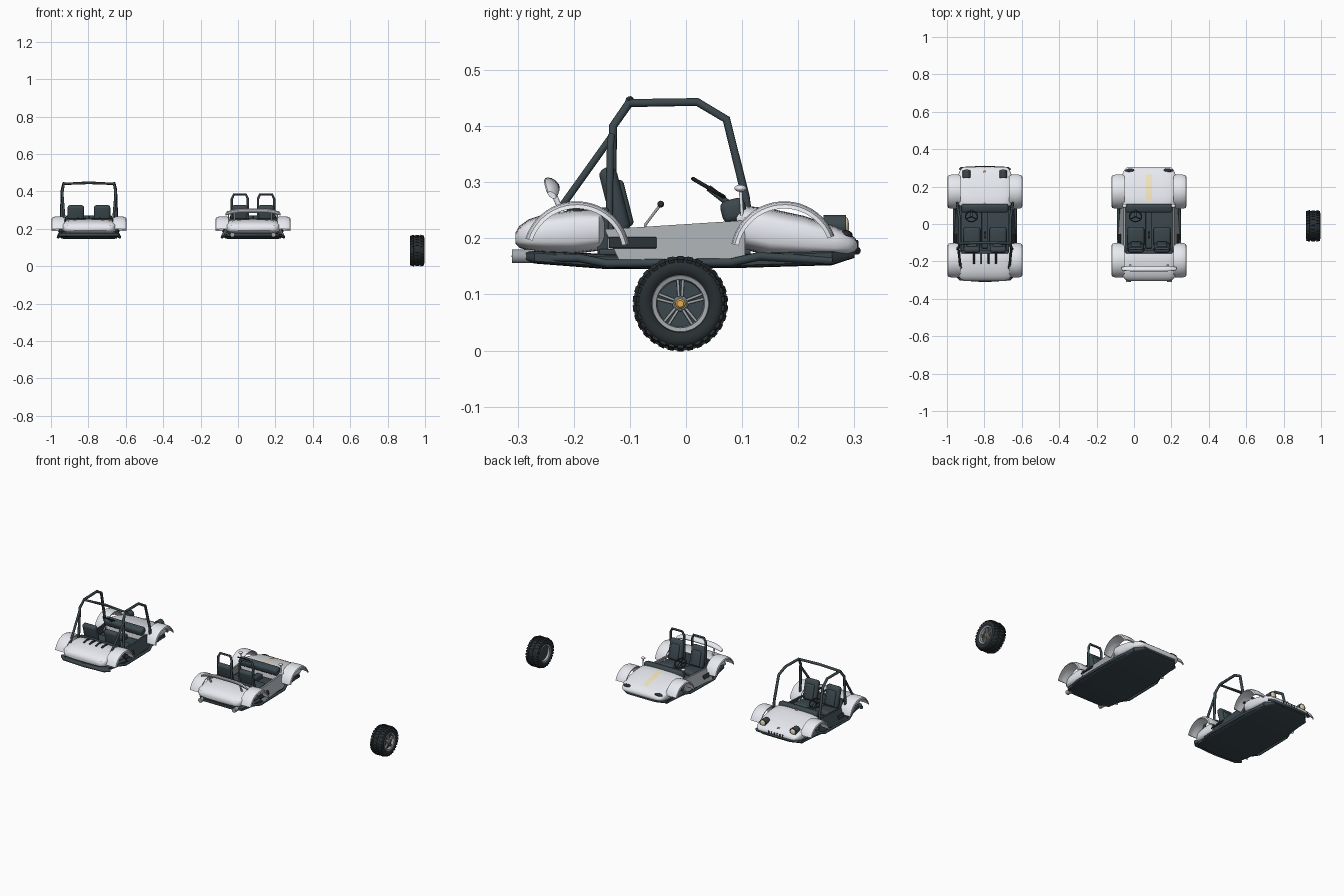
import bpy, bmesh, math
from mathutils import Vector, Matrix

if "Cube" in bpy.data.objects:
    bpy.data.objects.remove(bpy.data.objects["Cube"])

CX = 0.0      # x centre of the vehicle being built
TAG = ""      # name prefix of the vehicle being built


def mat(name, *c):
    m = bpy.data.materials.new(name)
    m.diffuse_color = (*c, 1)
    m.use_nodes = True
    m.node_tree.nodes["Principled BSDF"].inputs["Base Color"].default_value = m.diffuse_color
    return m


WHITE, DARK = mat("white_paint", .8, .82, .87), mat("dark_trim", .045, .065, .075)
BLACK, GREY = mat("black_rubber", .022, .028, .032), mat("grey_metal", .36, .38, .4)
RED, GOLD, CREAM = mat("red_lens", .6, .06, .04), mat("amber", .75, .42, .08), mat("cream_stripe", .88, .78, .52)


def finish(ob, m, smooth=True):
    ob.data.materials.clear()
    ob.data.materials.append(m)
    if smooth:
        bpy.ops.object.select_all(action='DESELECT')
        ob.select_set(True)
        bpy.context.view_layer.objects.active = ob
        bpy.ops.object.shade_smooth_by_angle(angle=math.radians(40))
    return ob


def from_bm(name, bm, m, smooth=True):
    bmesh.ops.recalc_face_normals(bm, faces=bm.faces[:])
    me = bpy.data.meshes.new(name)
    bm.to_mesh(me)
    bm.free()
    ob = bpy.data.objects.new(TAG + name, me)
    bpy.context.collection.objects.link(ob)
    ob.location.x = CX
    return finish(ob, m, smooth)


def skin(name, rings, m, caps=True, closed=True, wrap=False):
    """Bridge equal rings of points into a surface."""
    bm = bmesh.new()
    vs = [[bm.verts.new(p) for p in r] for r in rings]
    n = len(vs[0])
    for a, b in zip(vs, vs[1:] + ([vs[0]] if wrap else [])):
        for i in range(n if closed else n - 1):
            j = (i + 1) % n
            bm.faces.new((a[i], a[j], b[j], b[i]))
    if caps:
        bm.faces.new(vs[0])
        bm.faces.new(vs[-1])
    return from_bm(name, bm, m)


def hull(name, sections, m, e, n=32):
    """Loft of rounded rectangles; section = y, half width, bottom z, top z."""
    def pw(v):
        return math.copysign(abs(v) ** e, v)
    rings = [[(w * pw(math.cos(t)), y, (a + b) / 2 + (b - a) / 2 * pw(math.sin(t)))
              for t in (2 * math.pi * i / n for i in range(n))] for y, w, a, b in sections]
    return skin(name, rings, m)


def box(name, loc, size, m, rot=(0, 0, 0), bev=.004):
    bm = bmesh.new()
    bmesh.ops.create_cube(bm, size=1, matrix=Matrix.Diagonal((*size, 1)))
    if bev:
        bmesh.ops.bevel(bm, geom=bm.edges[:], offset=bev, segments=3, affect='EDGES', profile=.5)
    ob = from_bm(name, bm, m)
    ob.location += Vector(loc)
    ob.rotation_euler = rot
    return ob


def tube(name, pts, r, m, smooth_path=False):
    cu = bpy.data.curves.new(name, 'CURVE')
    cu.dimensions, cu.bevel_depth, cu.bevel_resolution, cu.use_fill_caps = '3D', r, 3, True
    sp = cu.splines.new('NURBS' if smooth_path else 'POLY')
    sp.points.add(len(pts) - 1)
    for p, c in zip(sp.points, pts):
        p.co = (*c, 1)
    if smooth_path:
        sp.use_endpoint_u, sp.order_u = True, 3
    ob = bpy.data.objects.new(TAG + name, cu)
    bpy.context.collection.objects.link(ob)
    ob.location.x = CX
    bpy.ops.object.select_all(action='DESELECT')
    ob.select_set(True)
    bpy.context.view_layer.objects.active = ob
    bpy.ops.object.convert(target='MESH')
    return finish(bpy.context.object, m)


def ball(name, loc, r, m, scale=(1, 1, 1)):
    bm = bmesh.new()
    bmesh.ops.create_uvsphere(bm, u_segments=16, v_segments=10, radius=r, matrix=Matrix.Diagonal((*scale, 1)))
    ob = from_bm(name, bm, m)
    ob.location += Vector(loc)
    return ob


def fender(name, s, yc, a0, a1):
    """Arched mudguard with rolled outer lip; profile = x, radius."""
    prof = [(.13, .094), (.165, .096), (.188, .094), (.197, .09), (.2, .083),
            (.195, .083), (.186, .088), (.165, .09), (.13, .089)]
    rings = [[(s * x, yc + r * math.cos(t), .17 + r * math.sin(t)) for x, r in prof]
             for t in (math.radians(a0 + (a1 - a0) * i / 20) for i in range(21))]
    skin(name, rings, WHITE)


def shared_parts(panel):
    # floor pan, front and rear body shells
    hull("floor_pan", [(-.295, .11, .162, .177), (-.27, .14, .155, .178), (-.14, .152, .145, .172),
                       (.09, .152, .147, .172), (.26, .14, .152, .18), (.3, .1, .165, .182)], DARK, .3)
    hull("hood", [(.09, .125, .19, .255), (.105, .142, .18, .258), (.15, .147, .168, .253), (.21, .147, .166, .24),
                  (.265, .142, .167, .222), (.29, .132, .17, .21), (.302, .12, .176, .2), (.306, .105, .182, .192)], WHITE, .5)
    hull("rear_body", [(-.145, .125, .185, .247), (-.155, .142, .178, .251), (-.2, .147, .172, .251), (-.25, .146, .174, .244),
                       (-.28, .14, .178, .234), (-.297, .128, .183, .222), (-.304, .11, .19, .21)], WHITE, .5)
    # cockpit lining
    box("rear_bulkhead", (0, -.148, .212), (.25, .02, .085), DARK)
    box("cockpit_floor", (0, -.02, .175), (.27, .27, .012), DARK)
    box("centre_tunnel", (0, -.02, .19), (.035, .22, .03), DARK)
    box("dash", (0, .085, .25), (.25, .045, .04), DARK, (.25, 0, 0), .012)
    for s in (-1, 1):
        inner = [(s * .17, -.12, .162), (s * .152, .105, .164), (s * .135, .105, .232), (s * .135, -.145, .216)]
        skin("side_panel", [inner, [(x - s * .01, y, z) for x, y, z in inner]], panel)
        box("side_vent", (s * .157, -.095, .192), (.006, .085, .022), BLACK, (0, -s * .55, 0), .002)
        tube("side_bar", [(s * .13, -.26, .165), (s * .15, -.19, .165), (s * .165, -.14, .155),
                          (s * .163, .08, .157), (s * .148, .13, .168), (s * .135, .26, .16)], .0075, DARK)
        fender("front_fender", s, .175, 21, 168)
        fender("rear_fender", s, -.195, 12, 162)
        # seats
        box("seat_cushion", (s * .07, -.07, .203), (.09, .105, .03), DARK, (.1, 0, 0), .012)
        box("seat_back", (s * .07, -.127, .268), (.088, .032, .12), DARK, (.25, 0, 0), .014)
        box("seat_pad", (s * .07, -.113, .262), (.055, .022, .085), GREY if panel == GREY and 0 else DARK, (.25, 0, 0), .008)
        ball("tail_light", (s * .108, -.292, .214), .011, RED, (1.5, .6, .6))
    # steering wheel and gear lever
    rim = []
    R = Matrix.Rotation(-.53, 3, 'X')
    c = Vector((-.072, .04, .29))
    for i in range(24):
        t = 2 * math.pi * i / 24
        rim.append([c + R @ Vector(((.032 + .0035 * math.cos(u)) * math.cos(t), (.032 + .0035 * math.cos(u)) * math.sin(t),
                                    .0035 * math.sin(u))) for u in (math.pi * k / 4 for k in range(8))])
    skin("steering_wheel", rim, BLACK, caps=False, wrap=True)
    for a in (90, 210, 330):
        t = math.radians(a)
        tube("steering_spoke", [c, c + R @ Vector((.031 * math.cos(t), .031 * math.sin(t), 0))], .003, BLACK)
    tube("steering_column", [c, (-.072, .085, .255)], .006, DARK)
    tube("gear_lever", [(0, -.077, .2), (0, -.072, .225), (0, -.047, .258)], .0025, GREY)
    ball("gear_knob", (0, -.045, .261), .006, BLACK)


# ---- caged buggy ----
CX, TAG = -.797, "caged_"
shared_parts(DARK)
tube("roll_hoop", [(-.147, -.133, .2), (-.142, -.13, .4), (-.134, -.102, .44), (0, -.1, .446),
                   (.134, -.102, .44), (.142, -.13, .4), (.147, -.133, .2)], .0075, DARK)
for s in (-1, 1):
    tube("cage_rail", [(s * .134, -.1, .441), (s * .135, .02, .443), (s * .143, .072, .412), (s * .148, .106, .275),
                       (s * .148, .112, .23)], .0075, DARK)
    tube("rear_strut", [(s * .142, -.132, .382), (s * .13, -.235, .238)], .0065, DARK)
    # round headlights
    tube("headlight_shell", [(s * .098, .245, .222), (s * .098, .285, .222)], .021, DARK)
    ball("headlight_lens", (s * .098, .285, .222), .016, CREAM, (1, .35, 1))
    tube("bumper_mount", [(s * .07, .28, .175), (s * .07, .305, .178)], .005, DARK)
for i in range(4):
    tube("deck_slat", [((i - 1.5) * .039, -.155, .25), ((i - 1.5) * .039, -.185, .256), ((i - 1.5) * .039, -.212, .25)], .005, BLACK)
for i in range(6):
    box("grille_slot", ((i - 2.5) * .018, .302, .189), (.009, .01, .016), BLACK, bev=.002)
tube("front_bumper", [(-.135, .288, .178), (-.125, .298, .178), (0, .304, .178), (.125, .298, .178), (.135, .288, .178)], .0075, DARK)
tube("rear_bumper", [(-.155, -.27, .168), (-.13, -.293, .168), (0, -.301, .168), (.13, -.293, .168), (.155, -.27, .168)], .01, DARK)
for y, z in ((.28, .217), (.11, .258)):
    box("amber_badge", (0, y, z), (.014, .01, .004), GOLD, bev=.001)

# ---- open buggy ----
CX, TAG = .08, "open_"
shared_parts(GREY)
stripe = [(.12, .2575), (.15, .2545), (.18, .248), (.21, .2415), (.24, .2325), (.265, .2235)]
skin("hood_stripe", [[(-.016, y, z), (.016, y, z)] for y, z in stripe], CREAM, caps=False, closed=False)
for s in (-1, 1):
    tube("head_hoop", [(s * .07 - .043, -.137, .23), (s * .07 - .043, -.135, .36), (s * .07 - .033, -.133, .382),
                       (s * .07 + .033, -.133, .382), (s * .07 + .043, -.135, .36), (s * .07 + .043, -.137, .23)], .0065, DARK)
    ball("slot_headlight", (s * .1, .285, .205), .012, BLACK, (2.3, 1, .8))
    tube("exhaust_tip", [(s * .11, -.27, .168), (s * .11, -.31, .168)], .013, GREY)
    tube("spoiler_post", [(s * .1, -.22, .243), (s * .1, -.238, .285)], .005, WHITE)
    tube("mirror_stalk", [(s * .13, .1, .24), (s * .13, .097, .288)], .003, WHITE)
    ball("mirror", (s * .13, .097, .289), .009, WHITE, (1.3, 1.2, .7))
# arched rear wing
wing = []
for i in range(17):
    x = (i - 8) / 8
    zc, k = .297 - .02 * x ** 4, 1 - .45 * x ** 8
    wing.append([(x * .148, -.239 + k * .014 * math.cos(t), zc + k * .01 * math.sin(t) - k * .006 * math.cos(t))
                 for t in (math.pi * j / 6 for j in range(12))])
skin("rear_wing", wing, WHITE)

# ---- spare wheel ----
CX, TAG = .958, "wheel_"
WY, WZ = -.01, .0835


def lathe(name, prof, m, n=48, caps=False, wrap=False):
    skin(name, [[(x, WY + r * math.cos(t), WZ + r * math.sin(t)) for t in (2 * math.pi * i / n for i in range(n))]
                for r, x in prof], m, caps=caps, wrap=wrap)


lathe("tyre", [(.05, -.031), (.056, -.037), (.066, -.039), (.074, -.036), (.079, -.028), (.08, 0),
               (.079, .028), (.074, .036), (.066, .039), (.056, .037), (.05, .031)], BLACK, wrap=True)
bm = bmesh.new()
for i in range(30):
    for x, w, o in ((-.027, .02, 0), (0, .017, .5), (.027, .02, 0)):
        t = 2 * math.pi * (i + o) / 30
        r = .08 if x == 0 else .0785
        M = Matrix.Translation((0, WY, WZ)) @ Matrix.Rotation(t, 4, 'X') @ Matrix.Translation((x, 0, r)) \
            @ Matrix.Rotation(x * 12, 4, 'Y') @ Matrix.Diagonal((w, .0105, .007, 1))
        bmesh.ops.create_cube(bm, size=1, matrix=M)
from_bm("tread_blocks", bm, BLACK, False)
lathe("rim_ring", [(.041, .022), (.043, .034), (.05, .036), (.052, .03), (.051, -.03), (.05, -.036), (.043, -.034), (.041, -.022)],
      GREY, wrap=True)
lathe("rim_disc", [(.044, -.022), (.044, .02)], DARK, caps=True)
lathe("hub", [(.014, .015), (.014, .028), (.011, .031)], GREY, 24, caps=True)
lathe("hub_cap", [(.009, .028), (.009, .034), (.006, .037)], GOLD, 20, caps=True)
for i in range(5):
    for d in (-1, 1):
        t = 2 * math.pi * i / 5
        p = Matrix.Rotation(t, 3, 'X') @ Vector((0, d * .0038, .028))
        box("spoke", (.026, WY + p.y, WZ + p.z), (.008, .005, .032), GREY, (t - d * .06, 0, 0), .0012)
